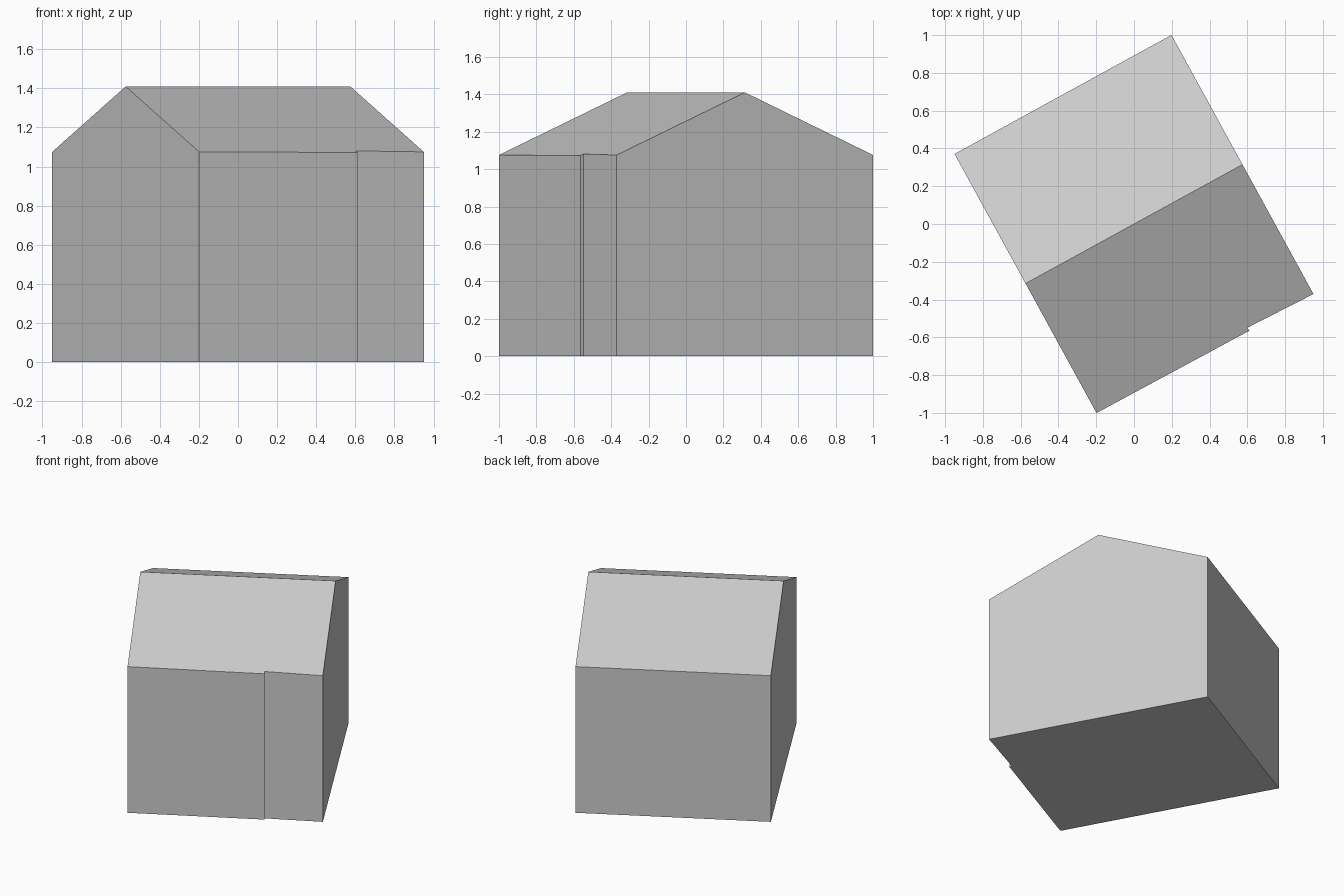
import bpy, bmesh
from math import radians
from mathutils import Matrix

cube = bpy.data.objects.get("Cube")
if cube:
    bpy.data.objects.remove(cube)

HALF_LENGTH, HALF_DEPTH = 0.655, 0.782
RIDGE, SLOPE = 1.41, 0.428

grey = bpy.data.materials.new("plain grey")
grey.use_nodes = True
colour = (0.6, 0.6, 0.6, 1)
grey.diffuse_color = colour
grey.node_tree.nodes["Principled BSDF"].inputs["Base Color"].default_value = colour

# Footprint with a shallow step in the front wall
footprint = [
    (-HALF_LENGTH, -HALF_DEPTH),
    (0.264, -0.789), (0.262, -0.770),
    (HALF_LENGTH, -HALF_DEPTH),
    (HALF_LENGTH, HALF_DEPTH),
    (-HALF_LENGTH, HALF_DEPTH),
]

bm = bmesh.new()
base = [bm.verts.new((x, y, 0)) for x, y in footprint]
eave = [bm.verts.new((x, y, RIDGE - SLOPE * abs(y))) for x, y in footprint]
ridge_left, ridge_right = [bm.verts.new((x, 0, RIDGE)) for x in (HALF_LENGTH, -HALF_LENGTH)]

# Walls, with the gable ends reaching up to the ridge
gable_peaks = {3: ridge_left, 5: ridge_right}
for i in range(len(base)):
    j = (i + 1) % len(base)
    peak = [gable_peaks[i]] if i in gable_peaks else []
    bm.faces.new([base[i], base[j], eave[j]] + peak + [eave[i]])

# Floor and the two roof slopes
bm.faces.new(base[::-1])
bm.faces.new(eave[:4] + [ridge_left, ridge_right])
bm.faces.new([eave[4], eave[5], ridge_right, ridge_left])

# Turn the building on its plot
bmesh.ops.transform(bm, matrix=Matrix.Rotation(radians(28.73), 4, "Z"), verts=bm.verts)
bmesh.ops.recalc_face_normals(bm, faces=bm.faces)

mesh = bpy.data.meshes.new("gabled_building")
bm.to_mesh(mesh)
bm.free()
mesh.materials.append(grey)
building = bpy.data.objects.new("gabled_building", mesh)
bpy.context.collection.objects.link(building)
